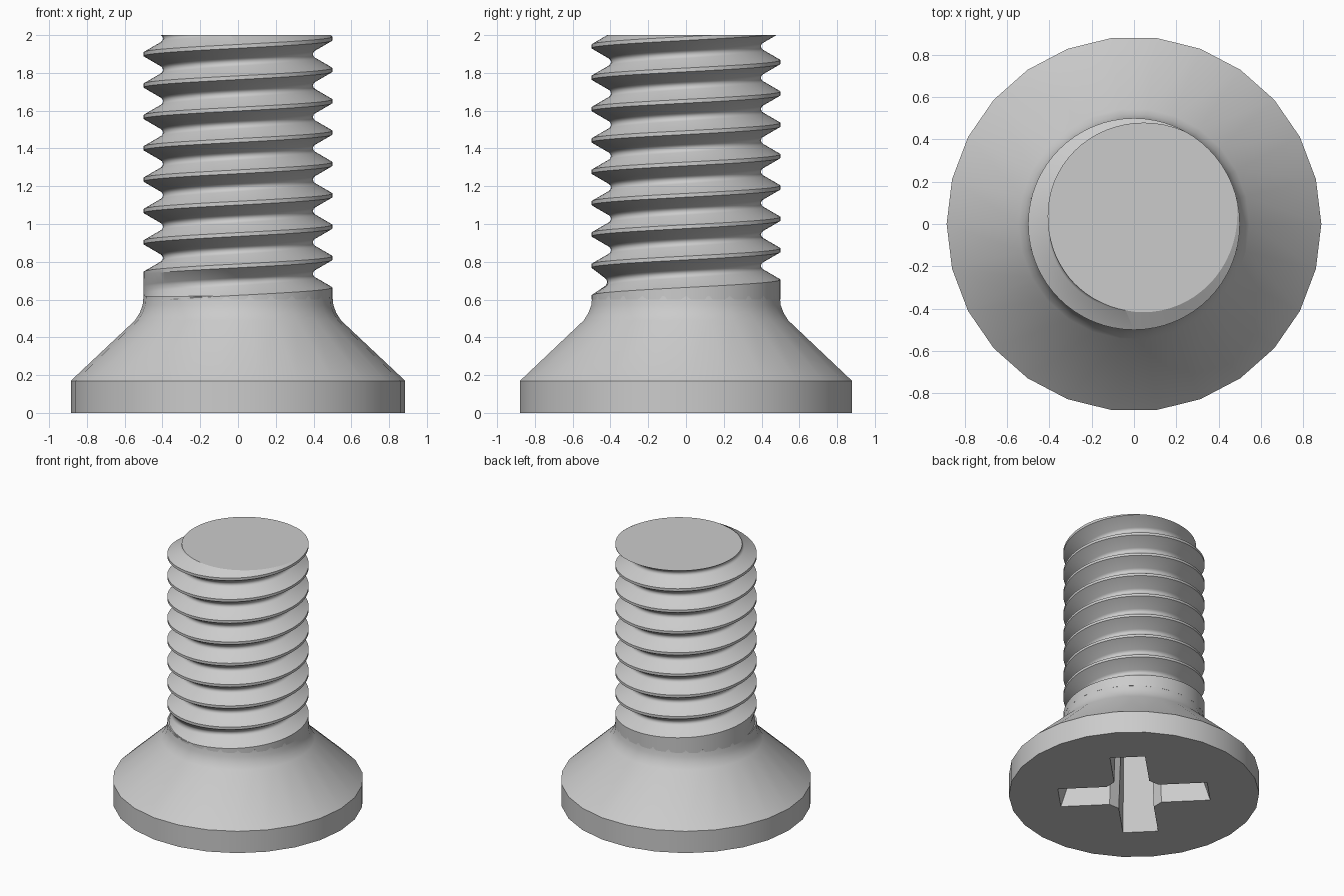
import bpy, bmesh, math
from mathutils import Vector

cube = bpy.data.objects.get("Cube")
if cube:
    bpy.data.objects.remove(cube, do_unlink=True)

steel = bpy.data.materials.new("grey_steel")
steel.use_nodes = True
GREY = (0.6, 0.6, 0.6, 1)
steel.diffuse_color = GREY
steel.node_tree.nodes["Principled BSDF"].inputs["Base Color"].default_value = GREY


def make_object(name, bm):
    bmesh.ops.recalc_face_normals(bm, faces=bm.faces[:])
    mesh = bpy.data.meshes.new(name)
    bm.to_mesh(mesh)
    bm.free()
    mesh.materials.append(steel)
    obj = bpy.data.objects.new(name, mesh)
    bpy.context.collection.objects.link(obj)
    return obj


def activate(obj):
    bpy.ops.object.select_all(action='DESELECT')
    obj.select_set(True)
    bpy.context.view_layer.objects.active = obj


def loft(bm, rings):
    """Skin a stack of equal vertex rings and cap both ends."""
    n = len(rings[0])
    loops = [[bm.verts.new(p) for p in ring] for ring in rings]
    for a, b in zip(loops, loops[1:]):
        for i in range(n):
            j = (i + 1) % n
            bm.faces.new((a[i], a[j], b[j], b[i]))
    bm.faces.new(loops[0])
    bm.faces.new(loops[-1])


def circle(r, z, n):
    return [(r * math.cos(math.tau * i / n), r * math.sin(math.tau * i / n), z) for i in range(n)]


# Countersunk head with a small fillet into the shank
head_profile = [(0.885, 0), (0.885, 0.17), (0.545, 0.49), (0.52, 0.53), (0.505, 0.57), (0.5, 0.62)]
bm = bmesh.new()
loft(bm, [circle(r, z, 26) for r, z in head_profile])
head = make_object("screw_head", bm)


# Tapered cross recess, arms on the diagonals
def cross_ring(length, half, chamfer, z):
    arm = [(length, -half), (length, half), (half + chamfer, half), (half, half + chamfer)]
    ring = []
    for q in range(4):
        a = math.pi / 4 + q * math.pi / 2
        c, s = math.cos(a), math.sin(a)
        ring += [(x * c - y * s, x * s + y * c, z) for x, y in arm]
    return ring


bm = bmesh.new()
loft(bm, [cross_ring(0.545, 0.126, 0.06, -0.05), cross_ring(0.36, 0.105, 0.06, 0.56)])
cutter = make_object("recess_cutter", bm)
cutter.hide_render = True
cut = head.modifiers.new("cross_recess", 'BOOLEAN')
cut.operation = 'DIFFERENCE'
cut.solver = 'EXACT'
cut.object = cutter
activate(head)
bpy.ops.object.modifier_apply(modifier=cut.name)
bpy.data.objects.remove(cutter, do_unlink=True)

# Threaded shank: one thread tooth swept along a right-handed helix
PITCH, COLS, FIRST, LAST, CREST_Z = 0.166, 64, -3, 9, 0.82
RADIUS, BOTTOM, TOP = 0.5, 0.6, 2.0
tooth = [(-0.01, 0.5), (0.01, 0.5), (0.062, 0.41), (0.07, 0.4015),
         (0.078, 0.398), (0.088, 0.398), (0.096, 0.4015), (0.104, 0.41)]
P = len(tooth)
bm = bmesh.new()
rows = []
for turn in range(FIRST, LAST):
    for dz, r in tooth:
        row = []
        for i in range(COLS):
            t = turn + i / COLS
            a = math.tau * t
            fade = min(1, max(0, (t + 1.5) / 0.3))   # groove run-out near the head
            rr = RADIUS - fade * (RADIUS - r)
            row.append(bm.verts.new((rr * math.cos(a), rr * math.sin(a), CREST_Z + PITCH * t + dz)))
        rows.append(row)
for k in range(len(rows) - P - 1):
    for i in range(COLS):
        j = (i + 1) % COLS
        step = P if j == 0 else 0      # the seam climbs one pitch
        bm.faces.new((rows[k][i], rows[k + step][j], rows[k + step + 1][j], rows[k + 1][i]))

# Trim both ends flat and cap them
for z, direction in ((TOP, 1), (BOTTOM, -1)):
    bmesh.ops.bisect_plane(bm, geom=bm.verts[:] + bm.edges[:] + bm.faces[:], dist=1e-5,
                           plane_co=Vector((0, 0, z)), plane_no=Vector((0, 0, direction)),
                           clear_outer=True)
    loose = [v for v in bm.verts if not v.link_faces]
    bmesh.ops.delete(bm, geom=loose, context='VERTS')
    rim = [e for e in bm.edges if e.is_boundary and all(abs(v.co.z - z) < 1e-3 for v in e.verts)]
    bmesh.ops.holes_fill(bm, edges=rim, sides=0)
    for e in rim:
        e.smooth = False
shank = make_object("threaded_shank", bm)

for obj in (head, shank):
    activate(obj)
    bpy.ops.object.shade_smooth_by_angle(angle=math.radians(30), keep_sharp_edges=True)
